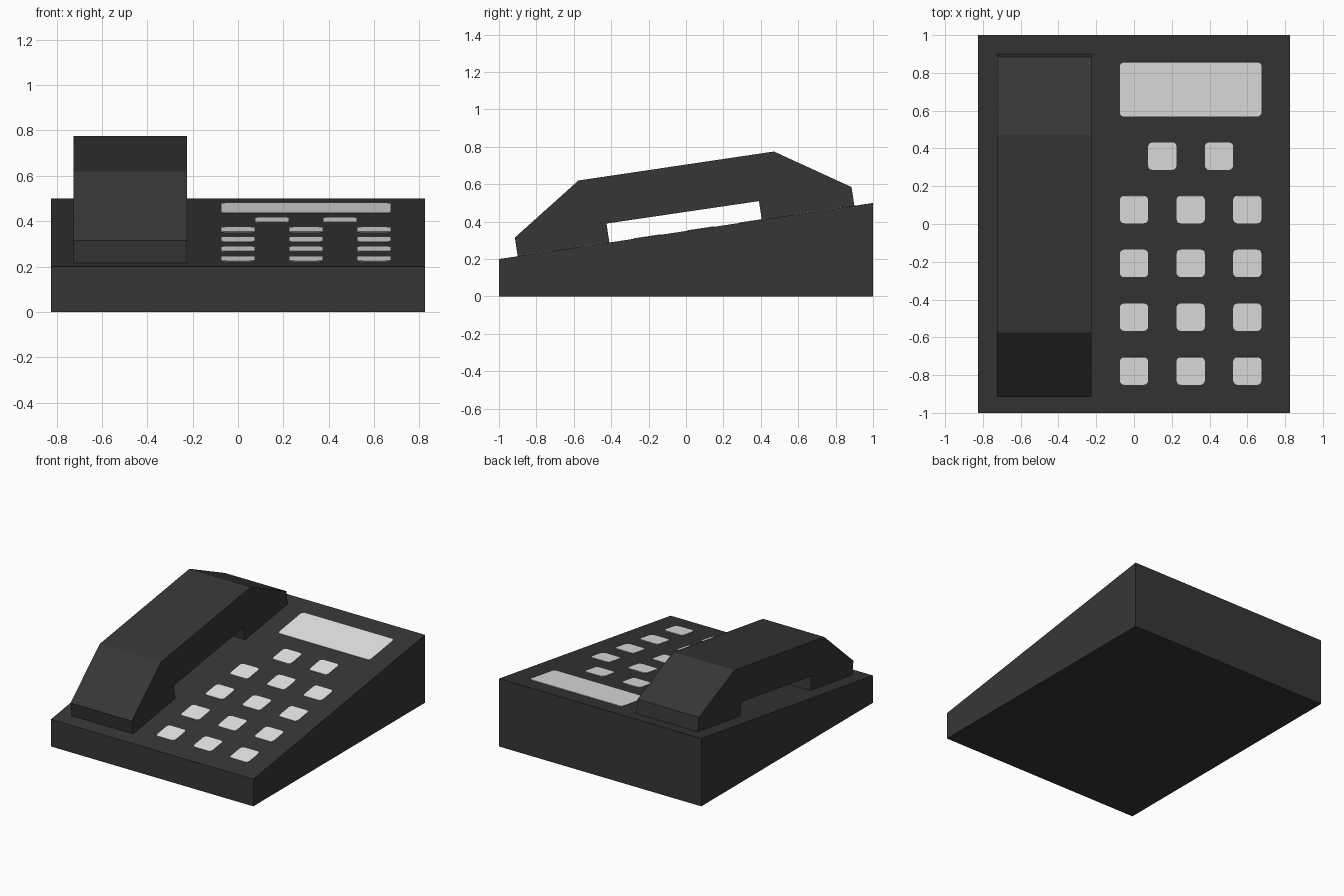
import bpy, bmesh, math
from mathutils import Matrix, Vector

cube = bpy.data.objects.get("Cube")
if cube:
    bpy.data.objects.remove(cube, do_unlink=True)

SLOPE = 0.15


def deck_height(y):
    return 0.35 + SLOPE * y


def material(name, value):
    mat = bpy.data.materials.new(name)
    mat.use_nodes = True
    colour = (value, value, value, 1)
    mat.diffuse_color = colour
    mat.node_tree.nodes["Principled BSDF"].inputs["Base Color"].default_value = colour
    return mat


charcoal = material("charcoal plastic", 0.037)
light_grey = material("light grey", 0.8)


def extrude_outline(name, points, direction, mat):
    """Turn a closed outline into a solid by sweeping it along a direction."""
    bm = bmesh.new()
    face = bm.faces.new([bm.verts.new(p) for p in points])
    swept = bmesh.ops.extrude_face_region(bm, geom=[face])["geom"]
    verts = [v for v in swept if isinstance(v, bmesh.types.BMVert)]
    bmesh.ops.translate(bm, verts=verts, vec=direction)
    bmesh.ops.recalc_face_normals(bm, faces=bm.faces)
    mesh = bpy.data.meshes.new(name)
    bm.to_mesh(mesh)
    bm.free()
    mesh.materials.append(mat)
    obj = bpy.data.objects.new(name, mesh)
    bpy.context.collection.objects.link(obj)
    return obj


def side_profile(name, profile, x0, x1):
    points = [(x0, y, z) for y, z in profile]
    return extrude_outline(name, points, (x1 - x0, 0, 0), charcoal)


def deck_plate(name, x, y, width, length, radius=0.022):
    """Thin rounded plate lying on the sloping deck."""
    points = []
    for quarter, (sx, sy) in enumerate([(1, 1), (-1, 1), (-1, -1), (1, -1)]):
        for step in range(4):
            a = math.radians(90 * quarter + 30 * step)
            points.append((sx * (width / 2 - radius) + radius * math.cos(a),
                           sy * (length / 2 - radius) + radius * math.sin(a), 0))
    obj = extrude_outline(name, points, (0, 0, 0.003), light_grey)
    tilt = Matrix.Rotation(math.atan(SLOPE), 4, 'X')
    obj.matrix_world = Matrix.Translation(Vector((x, y, deck_height(y)))) @ tilt


# Wedge-shaped body
side_profile("body", [(-1, 0), (1, 0), (1, deck_height(1)), (-1, deck_height(-1))],
             -0.825, 0.825)

# Handset: arched bar resting on its ear and mouth ends
side_profile("handset", [
    (-0.9, deck_height(-0.9)), (-0.915, 0.315), (-0.575, 0.62), (0.47, 0.775),
    (0.885, 0.585), (0.9, deck_height(0.9)), (0.405, deck_height(0.405)),
    (0.39, 0.51), (-0.425, 0.39), (-0.41, deck_height(-0.41))], -0.725, -0.225)

# Display and keypad
deck_plate("display", 0.3, 0.713, 0.75, 0.29)
for row in range(4):
    for column in range(3):
        deck_plate(f"key_{row + 1}_{column + 1}", 0.3 * column,
                   -0.778 + 0.285 * row, 0.15, 0.147)
for index, x in enumerate((0.15, 0.45)):
    deck_plate(f"function_key_{index + 1}", x, 0.36, 0.15, 0.147)
